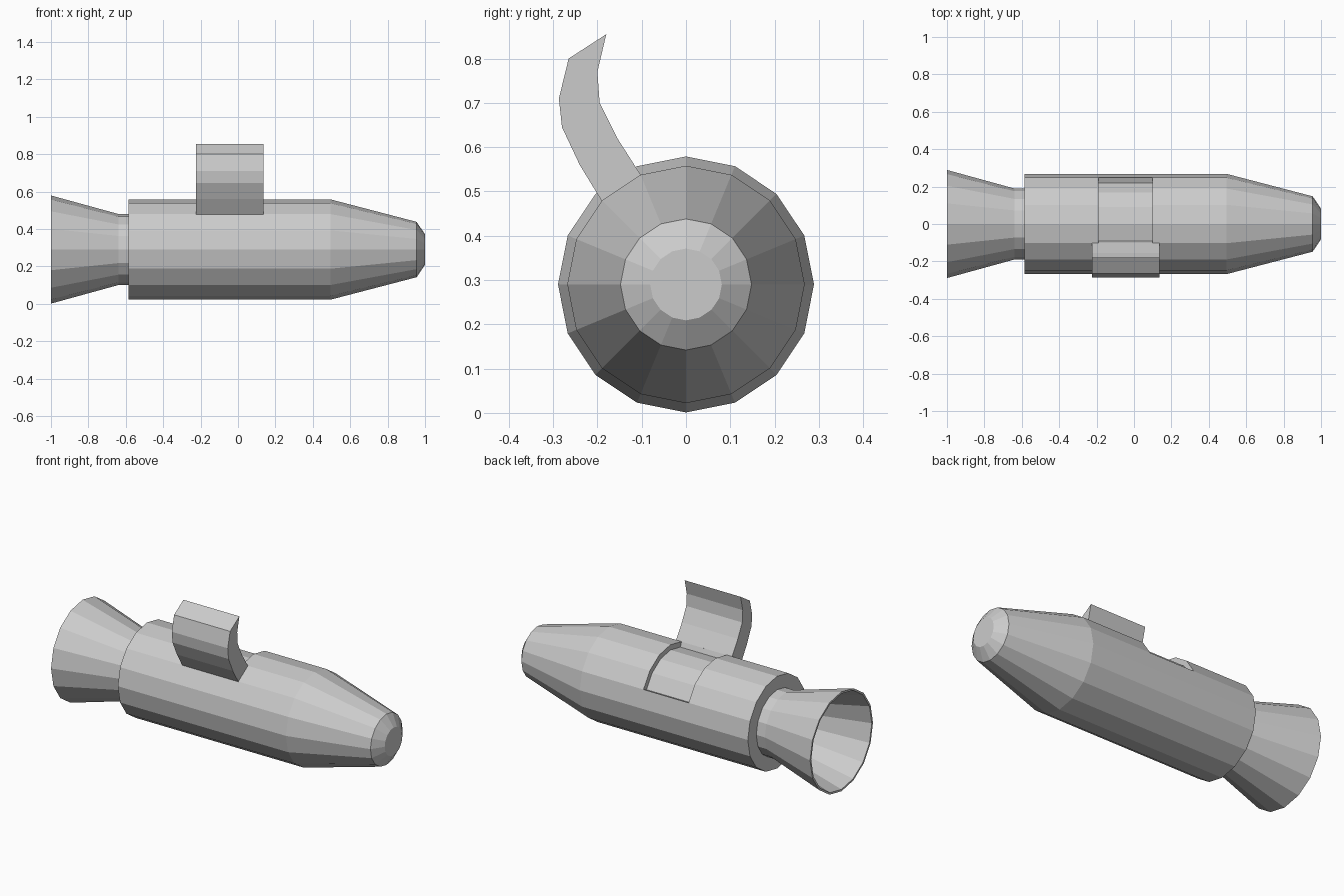
import bpy
import bmesh
import math

SIDES = 16
AXIS_Z = 0.29

if "Cube" in bpy.data.objects:
    bpy.data.objects.remove(bpy.data.objects["Cube"], do_unlink=True)

grey = bpy.data.materials.new("light grey")
grey.use_nodes = True
colour = (0.6, 0.6, 0.6, 1)
grey.diffuse_color = colour
grey.node_tree.nodes["Principled BSDF"].inputs["Base Color"].default_value = colour


def finish(bm, name):
    bmesh.ops.recalc_face_normals(bm, faces=bm.faces)
    mesh = bpy.data.meshes.new(name)
    bm.to_mesh(mesh)
    bm.free()
    mesh.materials.append(grey)
    obj = bpy.data.objects.new(name, mesh)
    bpy.context.collection.objects.link(obj)
    return obj


def lathe(profile):
    """Turn (x, radius) points around the long axis, capping both ends."""
    bm = bmesh.new()
    rings = []
    for x, r in profile:
        angles = [2 * math.pi * i / SIDES for i in range(SIDES)]
        rings.append([bm.verts.new((x, r * math.cos(a), AXIS_Z + r * math.sin(a)))
                      for a in angles])
    bands = []
    for a, b in zip(rings, rings[1:]):
        bands.append([bm.faces.new((a[i], a[(i + 1) % SIDES], b[(i + 1) % SIDES], b[i]))
                      for i in range(SIDES)])
    bm.faces.new(rings[0])
    bm.faces.new(rings[-1])
    return bm, bands


# Body with tapered nose; the second band holds the sunken hatch bay
bm, bands = lathe([(-0.585, 0.268), (-0.19, 0.268), (0.10, 0.268), (0.495, 0.268),
                   (0.955, 0.148), (1.0, 0.081)])
bmesh.ops.recalc_face_normals(bm, faces=bm.faces)
bay = bmesh.ops.extrude_face_region(bm, geom=bands[1][1:5])
bmesh.ops.delete(bm, geom=[f for f in bands[1][1:5] if f.is_valid], context='FACES')
for v in bay["geom"]:
    if isinstance(v, bmesh.types.BMVert):
        scale = 0.238 / 0.268
        v.co.y *= scale
        v.co.z = AXIS_Z + (v.co.z - AXIS_Z) * scale
finish(bm, "body")

# Hollow flared nozzle with its neck
bm, bands = lathe([(-0.58, 0.19), (-0.64, 0.19), (-1.0, 0.289),
                   (-1.0, 0.278), (-0.64, 0.178), (-0.59, 0.178)])
finish(bm, "nozzle")

# Raised curved hatch door
outer = [(-0.19, 0.478), (-0.24, 0.56), (-0.28, 0.645), (-0.287, 0.71), (-0.265, 0.80)]
inner = [(-0.18, 0.855), (-0.20, 0.77), (-0.195, 0.70), (-0.155, 0.62), (-0.102, 0.537)]
bm = bmesh.new()
side = bm.faces.new([bm.verts.new((-0.225, y, z)) for y, z in outer + inner])
door = bmesh.ops.extrude_face_region(bm, geom=[side], use_keep_orig=True)
moved = [v for v in door["geom"] if isinstance(v, bmesh.types.BMVert)]
bmesh.ops.translate(bm, verts=moved, vec=(0.36, 0, 0))
finish(bm, "hatch_door")
